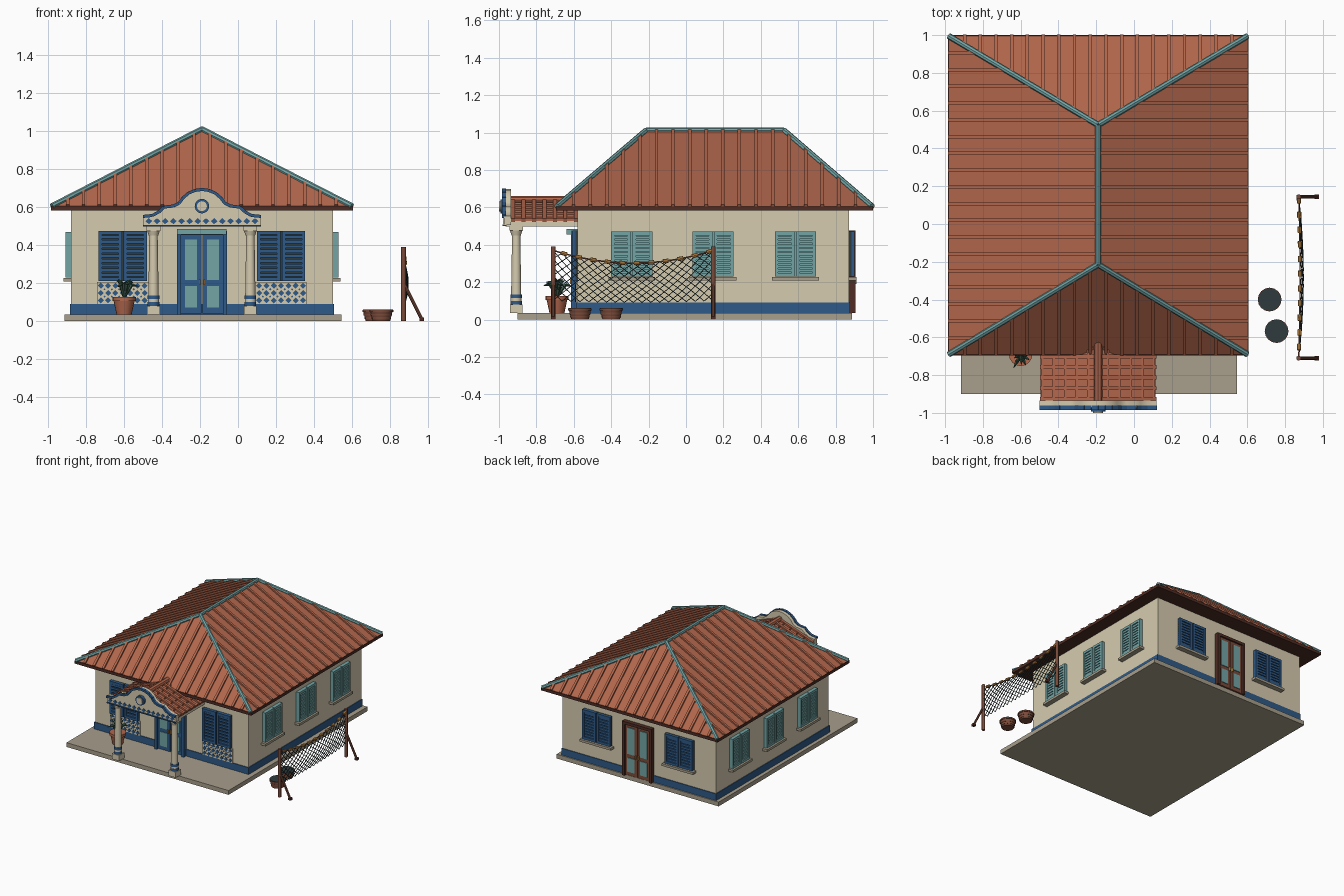
import bpy, bmesh, math, random
from mathutils import Matrix, Vector as V

if "Cube" in bpy.data.objects:
    bpy.data.objects.remove(bpy.data.objects["Cube"])
random.seed(4)

def make_mat(name, code):
    mat = bpy.data.materials.new(name)
    srgb = [int(code[i:i + 2], 16) / 255 for i in (0, 2, 4)]
    col = [((c + 0.055) / 1.055) ** 2.4 for c in srgb] + [1]
    mat.use_nodes = True
    mat.diffuse_color = col
    mat.node_tree.nodes["Principled BSDF"].inputs["Base Color"].default_value = col
    return mat

CREAM = make_mat("cream plaster", "D6CBAF")
CLAY = make_mat("terracotta", "B2674C")
DARK = make_mat("dark brown", "4E2C24")
TEAL = make_mat("teal paint", "73A5A6")
BLUE = make_mat("blue paint", "2F5A88")
STONE = make_mat("stone", "A89F8C")
WOOD = make_mat("brown wood", "7A4B3A")
SLATE = make_mat("slate cord", "2E3B3D")
GREEN = make_mat("leaf green", "3A5A48")
AMBER = make_mat("amber", "C08A48")


class Part:
    """Collects solids into one object; M places local parts (front is -y)."""
    def __init__(self, name, M=Matrix()):
        self.name, self.M, self.bm, self.mats = name, M, bmesh.new(), []

    def paint(self, faces, mat):
        if mat not in self.mats:
            self.mats.append(mat)
        for f in faces:
            f.material_index = self.mats.index(mat)

    def paint_verts(self, verts, mat):
        self.paint({f for v in verts for f in v.link_faces}, mat)

    def box(self, x, y, z, mat):
        c = Matrix.Translation([(a + b) / 2 for a, b in (x, y, z)])
        s = Matrix.Diagonal([abs(b - a) for a, b in (x, y, z)] + [1])
        self.paint_verts(bmesh.ops.create_cube(self.bm, size=1, matrix=self.M @ c @ s)["verts"], mat)

    def axis(self, a, b):
        a, b = V(a), V(b)
        d = (b - a).normalized()
        s = d.cross(V((0, 0, 1)))
        s = s.normalized() if s.length > 0.001 else V((0, 1, 0))
        R = Matrix((s, d.cross(s), d)).transposed().to_4x4()
        return self.M @ Matrix.Translation((a + b) / 2) @ R, (b - a).length

    def bar(self, a, b, w, h, mat):
        T, n = self.axis(a, b)
        T = T @ Matrix.Diagonal((w, h, n, 1))
        self.paint_verts(bmesh.ops.create_cube(self.bm, size=1, matrix=T)["verts"], mat)

    def tube(self, a, b, r, mat, r2=None, n=12):
        T, length = self.axis(a, b)
        res = bmesh.ops.create_cone(self.bm, cap_ends=True, segments=n, radius1=r,
                                    radius2=r if r2 is None else r2, depth=length, matrix=T)
        self.paint_verts(res["verts"], mat)

    def prism(self, pts, y0, y1, mat):
        f = self.bm.faces.new([self.bm.verts.new(self.M @ V((x, y0, z))) for x, z in pts])
        ext = bmesh.ops.extrude_face_region(self.bm, geom=[f])["geom"]
        top = [v for v in ext if isinstance(v, bmesh.types.BMVert)]
        bmesh.ops.translate(self.bm, verts=top, vec=self.M.to_3x3() @ V((0, y1 - y0, 0)))
        self.paint_verts(list(f.verts) + top, mat)

    def diamond(self, x, z, w, h, y, mat):
        self.prism([(x - w, z), (x, z - h), (x + w, z), (x, z + h)], y, y - 0.005, mat)

    def done(self):
        bmesh.ops.recalc_face_normals(self.bm, faces=self.bm.faces)
        mesh = bpy.data.meshes.new(self.name)
        self.bm.to_mesh(mesh)
        self.bm.free()
        for m in self.mats:
            mesh.materials.append(m)
        ob = bpy.data.objects.new(self.name, mesh)
        bpy.context.collection.objects.link(ob)
        bpy.ops.object.select_all(action="DESELECT")
        ob.select_set(True)
        bpy.context.view_layer.objects.active = ob
        bpy.ops.object.shade_smooth_by_angle(angle=math.radians(40))


def place(x, y, turn):
    return Matrix.Translation((x, y, 0)) @ Matrix.Rotation(math.radians(turn), 4, "Z")

CX = -0.19
WX, WY = (-0.88, 0.50), (-0.58, 0.872)

# Base slab, walls and painted skirting
p = Part("base_slab")
p.box((-0.915, 0.545), (-0.90, 0.887), (0, 0.035), STONE)
p.done()
p = Part("walls")
p.box(WX, WY, (0.03, 0.59), CREAM)
p.box((WX[0] - .006, WX[1] + .006), (WY[0] - .006, WY[1] + .006), (0.035, 0.09), BLUE)
p.done()

# Hipped roof with ribs, eave boards and teal ridge caps
X0, X1, Y0, Y1, Z0 = -0.98, 0.60, -0.69, 0.995, 0.605
RA, RB = V((CX, -0.215, 1.01)), V((CX, 0.525, 1.01))
p = Part("main_roof")
p.box((X0 - .005, X1 + .005), (Y0 - .005, 1.0), (0.582, Z0), DARK)
c = [V(q) for q in ((X0, Y0, Z0), (X1, Y0, Z0), (X1, Y1, Z0), (X0, Y1, Z0))]
for q in ((c[0], c[1], RA), (c[1], c[2], RB, RA), (c[2], c[3], RB), (c[3], c[0], RA, RB)):
    p.paint([p.bm.faces.new([p.bm.verts.new(v) for v in q])], CLAY)
bmesh.ops.remove_doubles(p.bm, verts=p.bm.verts, dist=0.0001)
p.done()
p = Part("roof_ribs")
for i in range(1, 19):
    y = Y0 + (Y1 - Y0) * i / 19
    f = min(1, (y - Y0) / (RA.y - Y0), (Y1 - y) / (Y1 - RB.y))
    for x in (X0, X1):
        e = V((x, y, Z0))
        p.bar(e, e.lerp(V((CX, y, RA.z)), f), 0.018, 0.022, CLAY)
for i in range(1, 19):
    x = X0 + (X1 - X0) * i / 19
    f = 1 - abs(x - CX) / (X1 - CX)
    for y, r in ((Y0, RA), (Y1, RB)):
        e = V((x, y, Z0))
        p.bar(e, e.lerp(V((x, r.y, r.z)), f), 0.018, 0.022, CLAY)
p.done()
p = Part("ridge_caps")
for a, b in ((RA, RB), (c[0], RA), (c[1], RA), (c[2], RB), (c[3], RB)):
    p.tube(a, b, 0.016, TEAL, n=8)
p.done()

# Louvred shutters with sill
def window(name, M, w, z0, z1, mat, back, sill=True):
    p = Part(name, M)
    p.box((-w, w), (-.012, .01), (z0, z1), back)
    for s in (-1, 1):
        a, b = sorted((s * 0.004, s * w))
        for e in (a, b - 0.018):
            p.box((e, e + 0.018), (-.028, 0), (z0, z1), mat)
        for z in (z0, z1 - 0.02):
            p.box((a, b), (-.028, 0), (z, z + 0.02), mat)
        n = 9
        for i in range(n):
            z = z0 + 0.02 + (z1 - z0 - 0.04) * (i + 0.5) / n
            p.box((a + .01, b - .01), (-.022, -.005), (z - .008, z + .008), mat)
    if sill:
        p.box((-w - .015, w + .015), (-.04, 0), (z0 - .022, z0 - .003), STONE)
    p.done()

for y in (-0.29, 0.145, 0.585):
    window("right_shutters", place(WX[1], y, 90), 0.11, 0.23, 0.47, TEAL, TEAL)
    window("left_shutters", place(WX[0], y, -90), 0.11, 0.23, 0.47, TEAL, TEAL)
for s in (-1, 1):
    window("back_shutters", place(CX + s * 0.37, WY[1], 180), 0.125, 0.23, 0.47, BLUE, SLATE)
    M = place(CX + s * 0.417, WY[0], 0)
    window("front_shutters", M, 0.127, 0.21, 0.475, BLUE, SLATE, False)
    # Patterned tile panel below the front shutters
    p = Part("tile_panel", M)
    p.box((-.135, .135), (-.009, 0), (0.09, 0.205), CREAM)
    for i in range(7):
        for j in range(3):
            x, z = (i - 3) * 0.0385, 0.109 + j * 0.0385
            p.diamond(x, z, 0.016, 0.016, -.009, BLUE)
            if i and j:
                p.diamond(x - .019, z - .019, 0.006, 0.006, -.009, BLUE)
    p.done()

# Double doors
def door(name, M, frame, leaf):
    p = Part(name, M)
    for s in (-1, 1):
        p.box((s * 0.11, s * 0.132), (-.035, 0), (0.035, 0.475), frame)
        p.box((s * 0.003, s * 0.112), (-.022, 0), (0.04, 0.455), leaf)
        for z in ((0.07, 0.185), (0.215, 0.43)):
            p.box((s * 0.026, s * 0.09), (-.027, 0), z, TEAL)
        p.box((s * 0.008, s * 0.016), (-.04, -.02), (0.19, 0.22), AMBER)
    p.box((-.132, .132), (-.035, 0), (0.453, 0.475), frame)
    p.done()

door("front_door", place(CX, WY[0], 0), BLUE, BLUE)
door("back_door", place(CX, WY[1], 180), DARK, WOOD)
p = Part("door_canopy")
p.box((CX - .13, CX + .13), (-.64, -.58), (0.455, 0.485), TEAL)
p.done()

# Porch columns, beam and small gabled roof
for s in (-1, 1):
    p = Part("porch_column", place(CX + s * 0.255, -0.908, 0))
    p.box((-.033, .033), (-.033, .033), (0.035, 0.08), CREAM)
    for z0, z1, r0, r1, m in ((.08, .10, .031, .031, BLUE), (.10, .115, .029, .029, CREAM),
                              (.115, .135, .031, .031, BLUE), (.135, .45, .027, .022, CREAM),
                              (.45, .475, .025, .033, CREAM)):
        p.tube((0, 0, z0), (0, 0, z1), r0, m, r1, 16)
    p.box((-.036, .036), (-.036, .036), (0.475, 0.498), CREAM)
    p.done()
p = Part("porch_beam")
p.box((CX - .295, CX + .295), (-.965, -.575), (0.497, 0.527), CREAM)
p.done()
p = Part("porch_roof", place(CX, 0, 0))
p.prism([(-.305, .527), (.305, .527), (0, .635)], -.94, -.575, CLAY)
for s in (-1, 1):
    for i in range(7):
        y = -.925 + i * 0.056
        p.bar((s * .305, y, .53), (0, y, .638), 0.02, 0.02, CLAY)
    for i in range(5):
        f = 0.03 + i * 0.2
        x, z = s * .305 * (1 - f), .53 + .108 * f
        p.bar((x, -.94, z), (x, -.575, z), 0.012, 0.012, CLAY)
p.tube((0, -.94, .638), (0, -.575, .638), 0.022, CLAY, n=8)
p.done()

# Curved pediment with trim, medallion and tile frieze
half = [(.31, .505), (.31, .555), (.26, .56), (.225, .58), (.20, .604), (.15, .61),
        (.12, .625), (.10, .652), (.07, .678), (.035, .692)]
outline = half + [(0, .697)] + [(-x, z) for x, z in reversed(half)]
p = Part("pediment", place(CX, 0, 0))
p.prism(outline, -.972, -.935, CREAM)
for (xa, za), (xb, zb) in zip(outline[1:-1], outline[2:-1]):
    p.bar((xa, -.973, za - .004), (xb, -.973, zb - .004), 0.022, 0.016, BLUE)
p.tube((0, -.95, .605), (0, -.993, .605), 0.038, BLUE, n=24)
p.tube((0, -.96, .605), (0, -1.0, .605), 0.026, CREAM, n=24)
p.box((-.31, .31), (-.98, -.96), (.499, .507), BLUE)
for i in range(14):
    p.diamond((i - 6.5) * 0.043, .526, 0.018, 0.016, -.972, BLUE)
p.done()

# Potted plant
p = Part("potted_plant", place(-0.6, -0.69, 0))
p.tube((0, 0, .035), (0, 0, .105), 0.04, CLAY, 0.055, 16)
p.tube((0, 0, .105), (0, 0, .127), 0.062, CLAY, n=16)
for i in range(14):
    a, lean = i * 2.4, random.uniform(0.3, 1)
    d = V((math.cos(a), math.sin(a), 0))
    mid = d * 0.05 * lean + V((0, 0, .215 - .03 * lean))
    p.tube((0, 0, .12), mid, 0.006, GREEN, 0.01, 4)
    p.tube(mid, mid + d * 0.05 * lean + V((0, 0, .035 - .05 * lean)), 0.01, GREEN, 0, 4)
p.done()

# Baskets
for x, y in ((0.718, -0.40), (0.755, -0.567)):
    p = Part("basket", place(x, y, 0))
    p.tube((0, 0, 0), (0, 0, .055), 0.046, WOOD, 0.06, 16)
    for z, r in ((.015, .052), (.033, .056), (.053, .063)):
        p.tube((0, 0, z - .005), (0, 0, z + .005), r, WOOD, n=16)
    p.tube((0, 0, .05), (0, 0, .062), 0.06, SLATE, n=16)
    p.done()

# Net hung between two braced posts
NA, NB, NX = -0.71, 0.145, 0.872
p = Part("net_posts")
for y in (NA, NB):
    p.tube((NX, y, 0), (NX, y, .39), 0.013, WOOD, n=10)
    p.tube((NX, y, .20), (0.968, y, .008), 0.009, WOOD, n=8)
    p.box((.955, .98), (y - .012, y + .012), (0, .018), DARK)
p.done()

def net_point(s, t):
    sag = 4 * s * (1 - s)
    top, low = 0.37 - 0.068 * sag, 0.10 - 0.008 * sag
    return V((NX + 0.018 * sag * (0.4 + math.sin(t * math.pi)), NA + (NB - NA) * s, low + (top - low) * t))

p = Part("net")
COLS, ROWS = 36, 12
for i in range(COLS):
    for j in range(ROWS):
        k = (i + j) % 2
        p.bar(net_point(i / COLS, (j + k) / ROWS), net_point((i + 1) / COLS, (j + 1 - k) / ROWS),
              0.004, 0.004, SLATE)
p.done()
p = Part("net_floats")
for i in range(22):
    a, b = net_point(i / 22, 1), net_point((i + 1) / 22, 1)
    p.tube(a, b, 0.004, WOOD, n=6)
    if i % 2:
        p.tube(a.lerp(b, 0.1), a.lerp(b, 0.9), 0.011, AMBER, n=8)
p.done()
